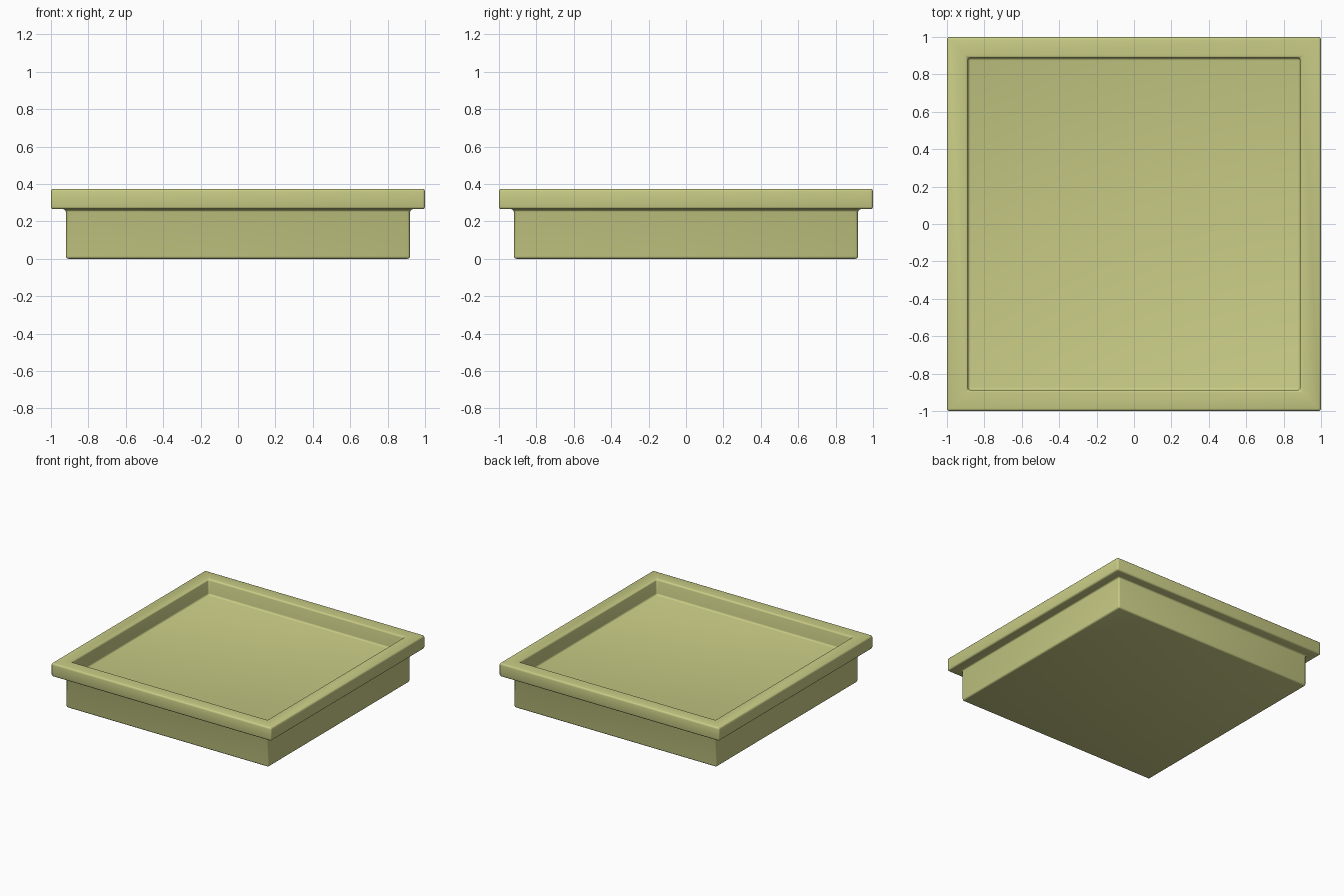
import bpy
import bmesh

if "Cube" in bpy.data.objects:
    bpy.data.objects.remove(bpy.data.objects["Cube"])

# Square cross-section: (half width, height), from the base up the outside and down into the recess
PROFILE = [
    (0.92, 0.0),     # base
    (0.92, 0.265),   # body top, under the lip
    (1.0, 0.265),    # lip underside
    (1.0, 0.374),    # lip outer top
    (0.888, 0.374),  # lip inner top
    (0.888, 0.245),  # recessed floor
]

bm = bmesh.new()
rings = [[bm.verts.new((sx * w, sy * w, z))
          for sx, sy in ((-1, -1), (1, -1), (1, 1), (-1, 1))]
         for w, z in PROFILE]

# Walls between rings, then the bottom and the recessed floor
for low, high in zip(rings, rings[1:]):
    for i in range(4):
        j = (i + 1) % 4
        bm.faces.new((low[i], low[j], high[j], high[i]))
bm.faces.new(rings[0][::-1])
bm.faces.new(rings[-1])
bmesh.ops.recalc_face_normals(bm, faces=bm.faces)

mesh = bpy.data.meshes.new("square_tray")
bm.to_mesh(mesh)
bm.free()
tray = bpy.data.objects.new("square_tray", mesh)
bpy.context.collection.objects.link(tray)
mesh.shade_smooth()

# Small rounded edges all over
bevel = tray.modifiers.new("rounded_edges", 'BEVEL')
bevel.width = 0.014
bevel.segments = 3
bevel.limit_method = 'ANGLE'

# Olive yellow finish
mat = bpy.data.materials.new("olive_yellow")
mat.diffuse_color = (0.58, 0.60, 0.235, 1.0)
mat.use_nodes = True
mat.node_tree.nodes["Principled BSDF"].inputs["Base Color"].default_value = mat.diffuse_color
mesh.materials.append(mat)
